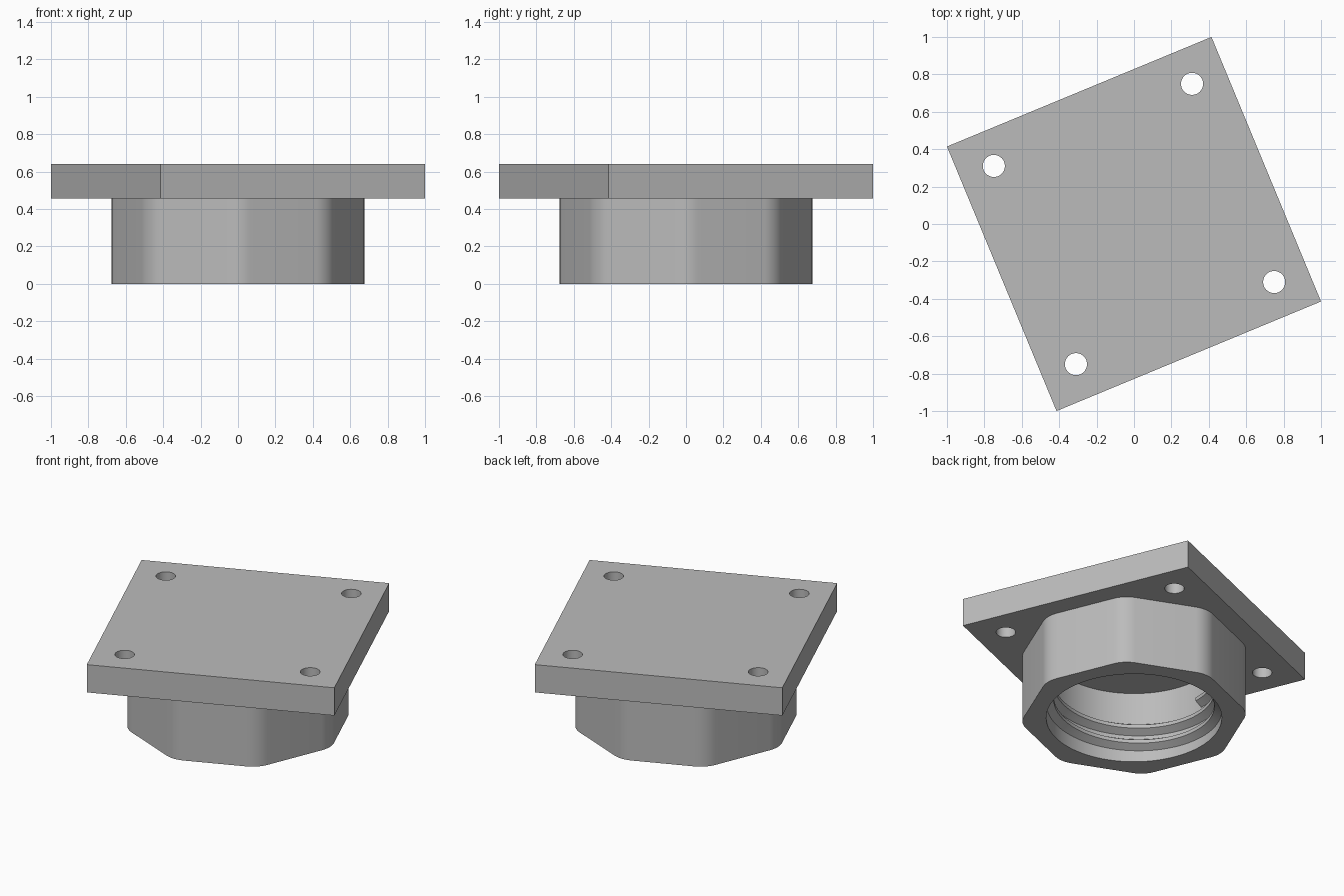
import bpy, bmesh
from math import sin, cos, pi, radians
from mathutils import Vector

cube = bpy.data.objects.get("Cube")
if cube:
    bpy.data.objects.remove(cube, do_unlink=True)

PLATE_Z, TOP_Z, CEILING_Z = 0.455, 0.64, 0.475
BORE_R = 0.53

grey = bpy.data.materials.new("plain grey")
grey.use_nodes = True
grey.diffuse_color = (0.5, 0.5, 0.5, 1)
grey.node_tree.nodes["Principled BSDF"].inputs["Base Color"].default_value = (0.5, 0.5, 0.5, 1)


def polar(radius, angle):
    return Vector((radius * cos(angle), radius * sin(angle)))


def add_object(name, bm):
    bmesh.ops.recalc_face_normals(bm, faces=bm.faces[:])
    mesh = bpy.data.meshes.new(name)
    bm.to_mesh(mesh)
    bm.free()
    mesh.materials.append(grey)
    obj = bpy.data.objects.new(name, mesh)
    bpy.context.collection.objects.link(obj)
    return obj


def prism(name, outline, z0, z1):
    bm = bmesh.new()
    face = bm.faces.new([bm.verts.new((p.x, p.y, z0)) for p in outline])
    top = bmesh.ops.extrude_face_region(bm, geom=[face])["geom"]
    bmesh.ops.translate(bm, vec=(0, 0, z1 - z0),
                        verts=[v for v in top if isinstance(v, bmesh.types.BMVert)])
    return add_object(name, bm)


def circle(radius, count, centre=Vector((0, 0))):
    return [centre + polar(radius, 2 * pi * i / count) for i in range(count)]


def rounded_polygon(sides, tip, fillet, steps):
    """Regular polygon whose rounded tips reach the radius tip."""
    half = pi / sides
    points = []
    for i in range(sides):
        a = 2 * half * i
        for s in range(steps + 1):
            points.append(polar(tip - fillet, a) + polar(fillet, a - half + 2 * half * s / steps))
    return points


def select_only(obj):
    bpy.ops.object.select_all(action='DESELECT')
    obj.select_set(True)
    bpy.context.view_layer.objects.active = obj


def cut(obj, cutter):
    mod = obj.modifiers.new("cut", 'BOOLEAN')
    mod.operation = 'DIFFERENCE'
    mod.solver = 'EXACT'
    mod.object = cutter
    select_only(obj)
    bpy.ops.object.modifier_apply(modifier=mod.name)
    bpy.data.objects.remove(cutter, do_unlink=True)


def helix_ridge(name, turns, pitch, start_z, depth, steps):
    """Trapezoid ridge winding up the inside of the bore."""
    profile = [(0.01, -0.04), (0, -0.04), (-depth, -0.012),
               (-depth, 0.012), (0, 0.04), (0.01, 0.04)]
    bm = bmesh.new()
    rings = []
    count = int(turns * steps)
    for i in range(count + 1):
        t = i / steps
        direction = polar(1, 2 * pi * t)
        rings.append([bm.verts.new((direction * (BORE_R + dr)).to_3d()
                                   + Vector((0, 0, start_z + pitch * t + dz)))
                      for dr, dz in profile])
    for a, b in zip(rings, rings[1:]):
        for j in range(len(profile)):
            k = (j + 1) % len(profile)
            bm.faces.new((a[j], a[k], b[k], b[j]))
    bm.faces.new(rings[0])
    bm.faces.new(rings[-1])
    return add_object(name, bm)


# Square mounting plate with four bolt holes and a shallow recess underneath
corners = [radians(22.5 + 45 + 90 * i) for i in range(4)]
plate = prism("mounting_plate", [polar(1.0824, a) for a in corners], PLATE_Z, TOP_Z)
for a in corners:
    cut(plate, prism("hole_cutter", circle(0.059, 48, polar(0.811, a)), PLATE_Z - 0.1, TOP_Z + 0.1))
cut(plate, prism("recess_cutter", circle(BORE_R, 96), PLATE_Z - 0.1, CEILING_Z))

# Rounded octagonal socket with a round bore
socket = prism("octagon_socket", rounded_polygon(8, 0.675, 0.17, 8), 0, PLATE_Z)
cut(socket, prism("bore_cutter", circle(BORE_R, 96), -0.1, PLATE_Z + 0.1))

# Screw thread inside the bore
thread = helix_ridge("screw_thread", 2.5, 0.104, 0.05, 0.045, 96)

for obj in (plate, socket, thread):
    select_only(obj)
    bpy.ops.object.shade_smooth_by_angle(angle=radians(30))
